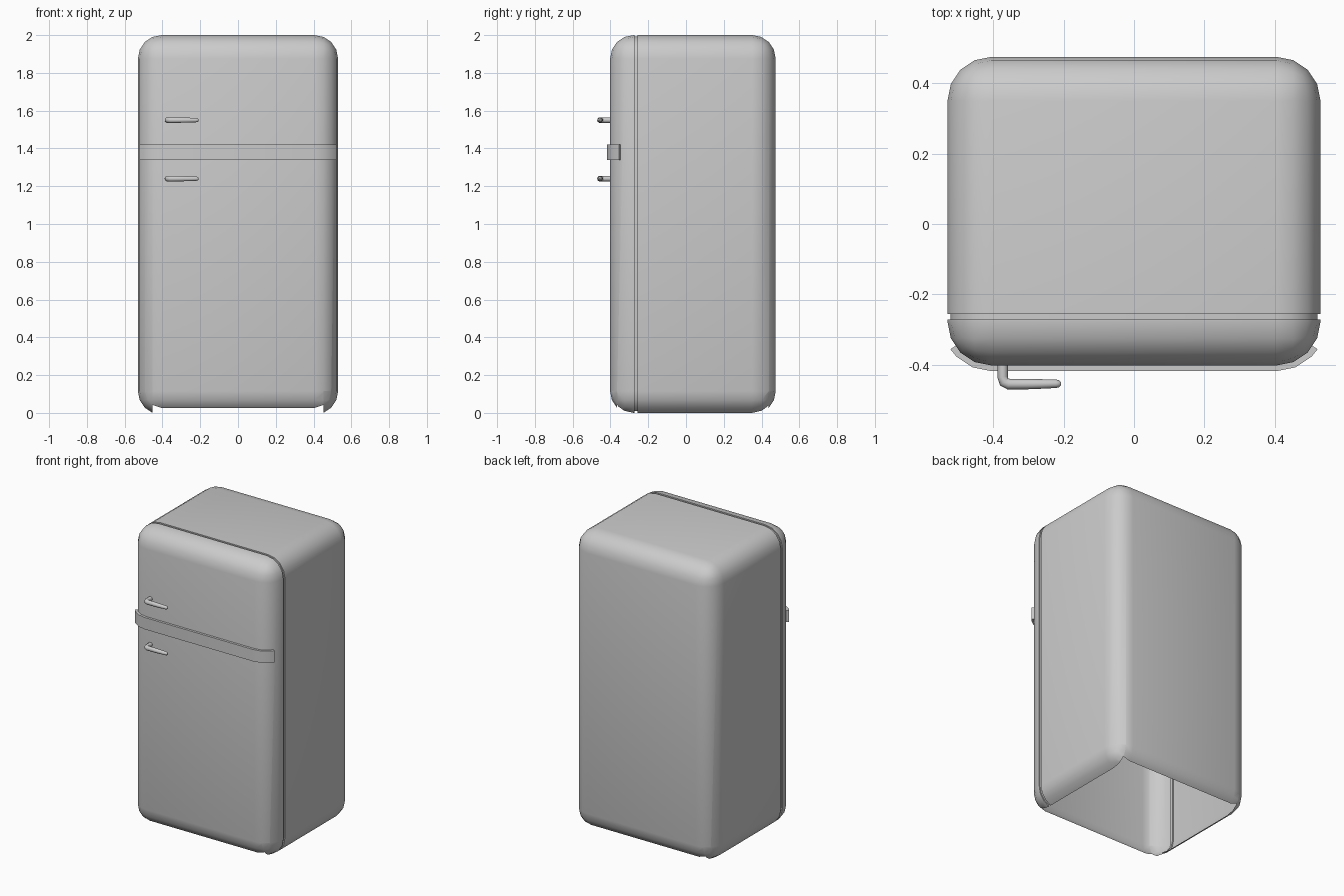
import bpy, bmesh, math
from mathutils import Vector

if "Cube" in bpy.data.objects:
    bpy.data.objects.remove(bpy.data.objects["Cube"])

R, SEG = 0.125, 4
HW, Y0, Y1, Z0, Z1 = 0.53, -0.402, 0.475, -0.0095, 2.0


def finish(name, bm):
    mesh = bpy.data.meshes.new(name)
    bm.to_mesh(mesh)
    bm.free()
    ob = bpy.data.objects.new(name, mesh)
    bpy.context.collection.objects.link(ob)
    bpy.ops.object.select_all(action='DESELECT')
    bpy.context.view_layer.objects.active = ob
    ob.select_set(True)
    bpy.ops.object.shade_smooth_by_angle(angle=math.radians(30))
    return ob


def cut(bm, co, no, faces):
    edges = {e for f in faces for e in f.edges}
    verts = {v for f in faces for v in f.verts}
    bmesh.ops.bisect_plane(bm, geom=list(verts) + list(edges) + list(faces),
                           plane_co=co, plane_no=no, dist=1e-5)


# Cabinet: rounded box with a recessed door seam and an open underside
bm = bmesh.new()
bmesh.ops.create_cube(bm, size=1)
for v in bm.verts:
    v.co = (v.co.x * 2 * HW, (Y0 + Y1) / 2 + v.co.y * (Y1 - Y0),
            (Z0 + Z1) / 2 + v.co.z * (Z1 - Z0))
bmesh.ops.bevel(bm, geom=bm.edges[:], offset=R, segments=SEG, profile=0.5,
                affect='EDGES')

# Door seam: four cuts, the middle pair pushed inward
seam = (-0.272, -0.271, -0.257, -0.256)
for y in seam:
    cut(bm, (0, y, 0), (0, 1, 0), bm.faces[:])
bm.normal_update()
moves = []
for v in bm.verts:
    if seam[0] + 5e-4 < v.co.y < seam[3] - 5e-4:
        n = Vector((v.normal.x, 0, v.normal.z)).normalized()
        y = seam[0] if v.co.y < -0.264 else seam[3]
        moves.append((v, Vector((v.co.x, y, v.co.z)) - n * 0.008))
for v, co in moves:
    v.co = co

# Underside opening
ox, oy0, oy1 = HW - R + 0.048, Y0 + R - 0.088, Y1 - R + 0.088
for co, no in (((ox, 0, 0), (1, 0, 0)), ((-ox, 0, 0), (1, 0, 0)),
               ((0, oy0, 0), (0, 1, 0)), ((0, oy1, 0), (0, 1, 0))):
    low = [f for f in bm.faces if f.calc_center_median().z < 0.1]
    cut(bm, co, no, low)
hole = []
for f in bm.faces:
    c = f.calc_center_median()
    if c.z < 0.1 and abs(c.x) < ox and oy0 < c.y < oy1:
        hole.append(f)
bmesh.ops.delete(bm, geom=hole, context='FACES')
finish("cabinet", bm)

# Trim band wrapping the front corners
bm = bmesh.new()
angles = [math.radians(a) for a in (34, 45, 67.5, 90)]


def half_path(r):
    return [(HW - R + r * math.cos(a), Y0 + R - r * math.sin(a)) for a in angles]


outer, inner = half_path(0.141), half_path(0.121)
outer += [(-x, y) for x, y in reversed(outer)]
inner += [(-x, y) for x, y in reversed(inner)]
rows = [[bm.verts.new((x, y, z)) for x, y in path]
        for path, z in ((outer, 1.34), (outer, 1.42), (inner, 1.42), (inner, 1.34))]
for k in range(4):
    a, b = rows[k], rows[(k + 1) % 4]
    for i in range(len(a) - 1):
        bm.faces.new((a[i], a[i + 1], b[i + 1], b[i]))
for i in (0, -1):
    bm.faces.new([r[i] for r in rows])
bmesh.ops.recalc_face_normals(bm, faces=bm.faces[:])
finish("trim_band", bm)


# Door handles: bent, tapering rods (x, y, radius)
def handle(name, z):
    pts = [(-0.373, -0.39, 0.015), (-0.373, -0.435, 0.015), (-0.369, -0.449, 0.015),
           (-0.356, -0.455, 0.0155), (-0.29, -0.455, 0.0145), (-0.222, -0.454, 0.012),
           (-0.213, -0.454, 0.010), (-0.208, -0.454, 0.005)]
    cu = bpy.data.curves.new(name, 'CURVE')
    cu.dimensions = '3D'
    cu.bevel_depth = 1.0
    cu.bevel_resolution = 3
    cu.use_fill_caps = True
    sp = cu.splines.new('POLY')
    sp.points.add(len(pts) - 1)
    for p, (x, y, r) in zip(sp.points, pts):
        p.co = (x, y, z, 1)
        p.radius = r
    ob = bpy.data.objects.new(name, cu)
    bpy.context.collection.objects.link(ob)
    bpy.ops.object.select_all(action='DESELECT')
    bpy.context.view_layer.objects.active = ob
    ob.select_set(True)
    bpy.ops.object.convert(target='MESH')
    bpy.ops.object.shade_smooth_by_angle(angle=math.radians(50))


handle("upper_door_handle", 1.55)
handle("lower_door_handle", 1.24)
